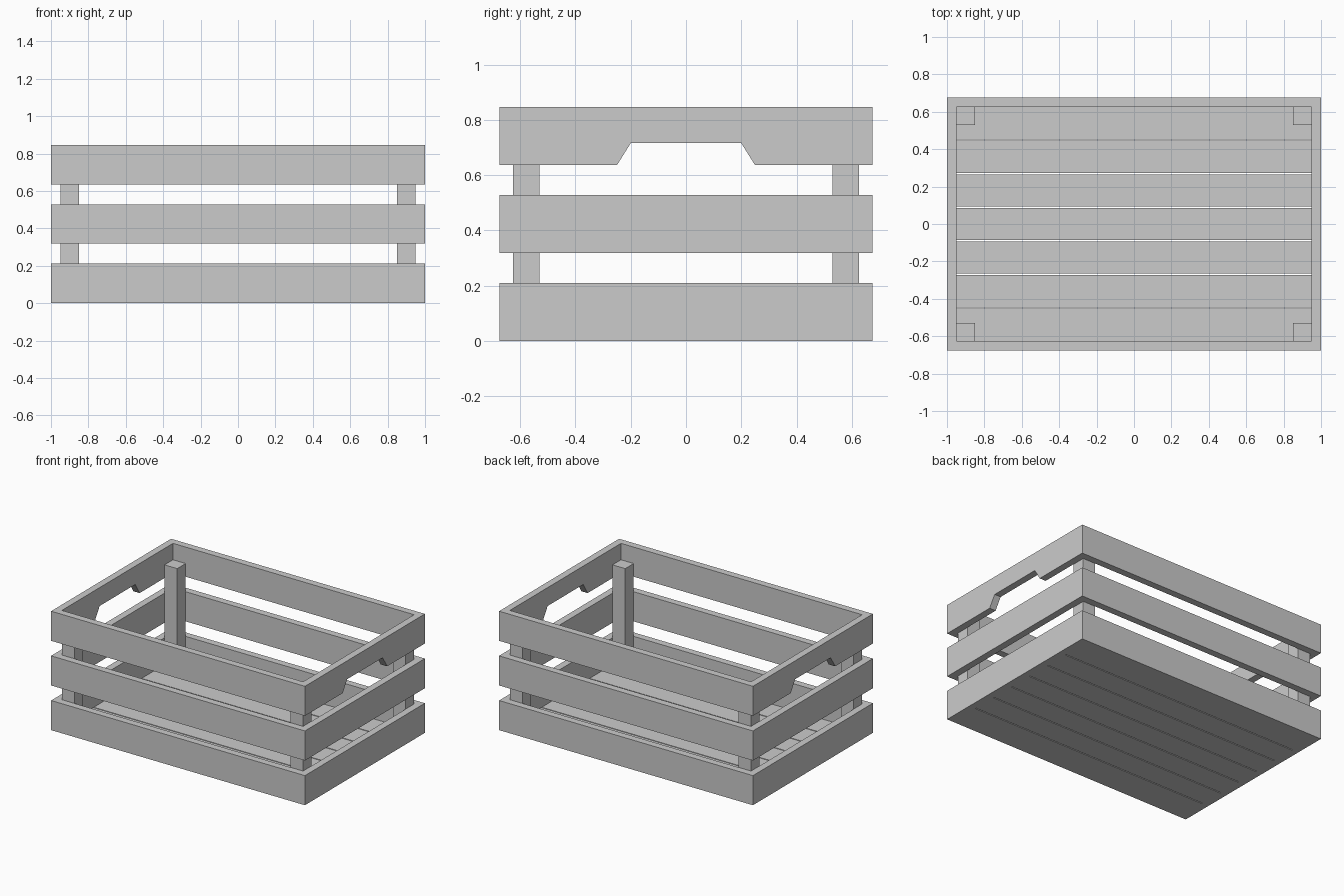
import bpy, bmesh
from mathutils import Matrix

if "Cube" in bpy.data.objects:
    bpy.data.objects.remove(bpy.data.objects["Cube"])

HX, HY, T = 1.0, 0.675, 0.05      # half length, half width, board thickness
BOARD_H, STEP = 0.211, 0.318      # board height and row spacing
FLOOR = 0.02                      # floor thickness


def finish(name, bm):
    bmesh.ops.recalc_face_normals(bm, faces=bm.faces[:])
    mesh = bpy.data.meshes.new(name)
    bm.to_mesh(mesh)
    bm.free()
    obj = bpy.data.objects.new(name, mesh)
    bpy.context.collection.objects.link(obj)
    return obj


def extrude_up(bm, offset):
    geom = bmesh.ops.extrude_face_region(bm, geom=bm.faces[:])["geom"]
    verts = [g for g in geom if isinstance(g, bmesh.types.BMVert)]
    bmesh.ops.translate(bm, verts=verts, vec=offset)


def box(name, x0, x1, y0, y1, z0, z1):
    bm = bmesh.new()
    center = ((x0 + x1) / 2, (y0 + y1) / 2, (z0 + z1) / 2)
    size = (x1 - x0, y1 - y0, z1 - z0, 1)
    bmesh.ops.create_cube(bm, size=1,
                          matrix=Matrix.Translation(center) @ Matrix.Diagonal(size))
    return finish(name, bm)


def board_ring(name, z):
    bm = bmesh.new()
    corners = [(-1, -1), (1, -1), (1, 1), (-1, 1)]
    outer = [bm.verts.new((sx * HX, sy * HY, z)) for sx, sy in corners]
    inner = [bm.verts.new((sx * (HX - T), sy * (HY - T), z)) for sx, sy in corners]
    for i in range(4):
        j = (i + 1) % 4
        bm.faces.new((outer[i], outer[j], inner[j], inner[i]))
    extrude_up(bm, (0, 0, BOARD_H))
    return finish(name, bm)


# Three rows of side boards
rings = [board_ring(name, i * STEP)
         for i, name in enumerate(("bottom_boards", "middle_boards", "top_boards"))]

# Hand grips: trapezoid notch through both ends of the top row
bm = bmesh.new()
zb, zt = 2 * STEP, 0.716
d = 0.05 / (zt - zb) * 0.1        # continue the slope below the board edge
profile = [(-0.25 - d, zb - 0.1), (0.25 + d, zb - 0.1), (0.2, zt), (-0.2, zt)]
bm.faces.new([bm.verts.new((-1.2, y, z)) for y, z in profile])
extrude_up(bm, (2.4, 0, 0))
cutter = finish("grip_cutter", bm)
cutter.hide_render = True
mod = rings[2].modifiers.new("grips", "BOOLEAN")
mod.operation = "DIFFERENCE"
mod.solver = "EXACT"
mod.object = cutter
bpy.context.view_layer.objects.active = rings[2]
bpy.ops.object.modifier_apply(modifier=mod.name)
bpy.data.objects.remove(cutter)

# Floor slats with narrow gaps
GAP = 0.007
width = (2 * (HY - T) - 6 * GAP) / 7
for i in range(7):
    y = (i - 3) * (width + GAP)
    box(f"floor_slat_{i + 1}", -HX + T, HX - T,
        y - width / 2, y + width / 2, 0, FLOOR)

# Corner posts, standing on the floor and ending below the rim
for sx in (-1, 1):
    for sy in (-1, 1):
        xs = sorted((sx * 0.85, sx * 0.95))
        ys = sorted((sy * 0.53, sy * 0.625))
        box("corner_post", *xs, *ys, FLOOR, 0.73)
